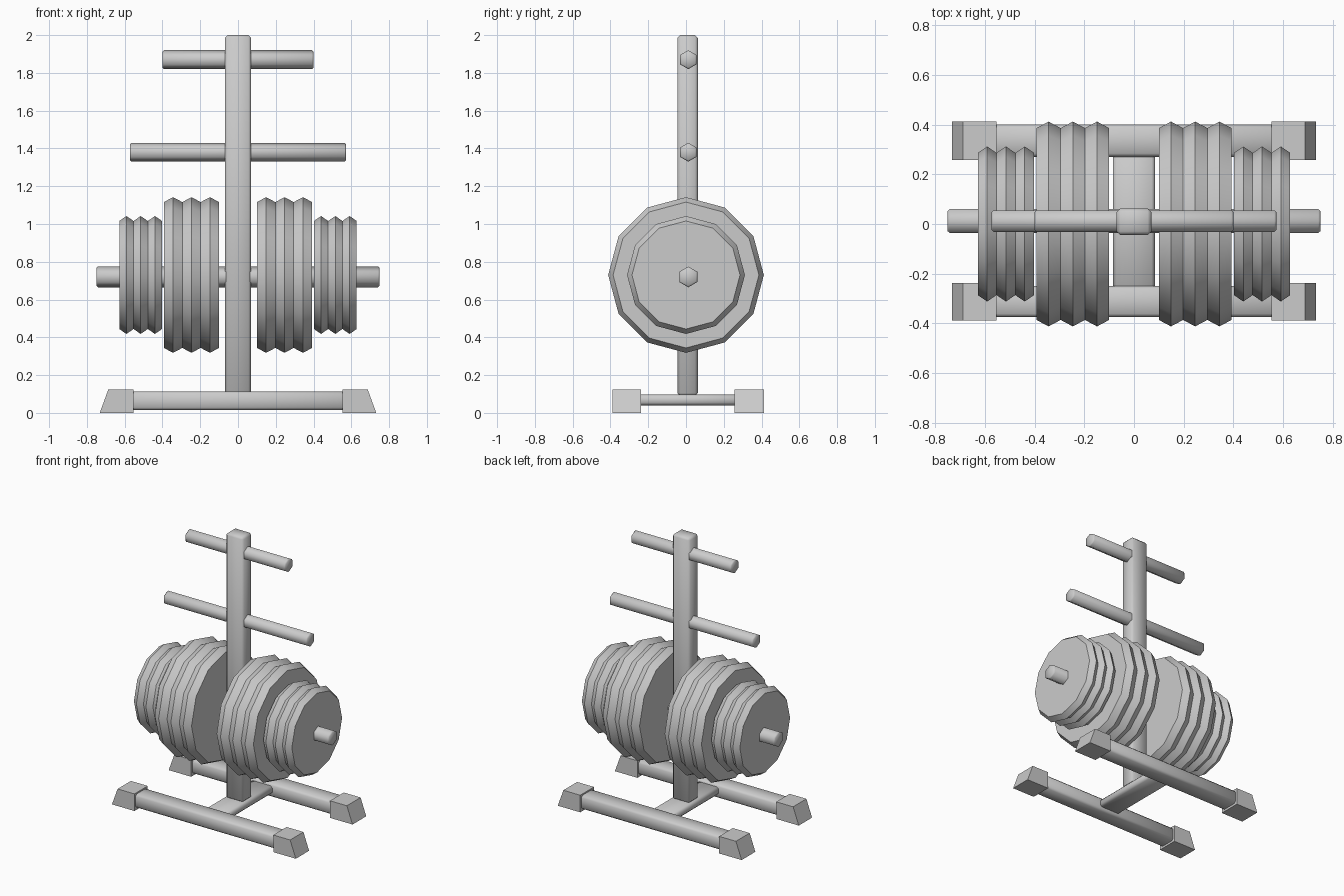
import bpy, bmesh
from math import cos, sin, pi, radians

cube = bpy.data.objects.get("Cube")
if cube:
    bpy.data.objects.remove(cube, do_unlink=True)

steel = bpy.data.materials.new("grey steel")
steel.use_nodes = True
GREY = (0.6, 0.6, 0.6, 1)
steel.diffuse_color = GREY
steel.node_tree.nodes["Principled BSDF"].inputs["Base Color"].default_value = GREY


def finish(bm, name, smooth=None):
    bmesh.ops.recalc_face_normals(bm, faces=bm.faces)
    mesh = bpy.data.meshes.new(name)
    bm.to_mesh(mesh)
    bm.free()
    mesh.materials.append(steel)
    obj = bpy.data.objects.new(name, mesh)
    bpy.context.collection.objects.link(obj)
    if smooth:
        bpy.ops.object.select_all(action='DESELECT')
        obj.select_set(True)
        bpy.context.view_layer.objects.active = obj
        bpy.ops.object.shade_smooth_by_angle(angle=radians(smooth))
    return obj


def box(name, lo, hi, bevel=0, taper=0):
    """Box between two corners; taper pulls in the top edge of the outer x side."""
    bm = bmesh.new()
    bmesh.ops.create_cube(bm, size=1)
    for v in bm.verts:
        top, outer = v.co.z > 0, v.co.x > 0
        v.co = [hi[i] if v.co[i] > 0 else lo[i] for i in range(3)]
        if top and outer:
            v.co.x -= taper
    if bevel:
        bmesh.ops.bevel(bm, geom=bm.edges[:], offset=bevel, segments=1, affect='EDGES')
    return finish(bm, name, 50 if bevel else None)


def lathe(name, profile, sides, y, z, smooth):
    """Solid turned around the x axis from (x, radius) pairs, a corner pointing up."""
    bm = bmesh.new()
    rings = [[bm.verts.new((x, y + r * sin(2 * pi * k / sides), z + r * cos(2 * pi * k / sides)))
              for k in range(sides)] for x, r in profile]
    for a, b in zip(rings, rings[1:]):
        for k in range(sides):
            n = (k + 1) % sides
            bm.faces.new((a[k], a[n], b[n], b[k]))
    bm.faces.new(rings[0])
    bm.faces.new(rings[-1])
    return finish(bm, name, smooth)


def rod(name, half, radius, z):
    c = 0.008
    lathe(name, [(-half, radius - c), (c - half, radius), (half - c, radius), (half, radius - c)],
          6, 0.012, z, 65)


# Upright post and base
box("upright_post", (-0.07, -0.045, 0.09), (0.07, 0.063, 2), 0.015)
box("base_crossbar", (-0.085, -0.27, 0.04), (0.085, 0.29, 0.097), 0.014)
for end, y0, y1 in (("front", -0.375, -0.25), ("back", 0.27, 0.4)):
    box(end + "_base_rail", (-0.6, y0, 0.015), (0.6, y1, 0.113), 0.014)
    for side, sign in (("left", 1), ("right", -1)):
        foot = box(f"{end}_{side}_foot", (0.553, y0 - 0.013, 0), (0.732, y1 + 0.013, 0.123), 0, 0.045)
        if sign < 0:
            foot.data.transform(((-1, 0, 0, 0), (0, 1, 0, 0), (0, 0, 1, 0), (0, 0, 0, 1)))
            foot.data.flip_normals()

# Storage rods
rod("top_rod", 0.4, 0.05, 1.87)
rod("middle_rod", 0.573, 0.05, 1.38)
rod("plate_rod", 0.75, 0.055, 0.72)

# Weight plates, three large and three small on each side
for size, start, width, radius in (("large", 0.1, 0.0975, 0.412), ("small", 0.402, 0.0755, 0.312)):
    for i in range(3):
        x = start + i * width
        for side, sign in (("left", 1), ("right", -1)):
            profile = [(sign * (x + width * t), radius - d)
                       for t, d in ((0, 0.026), (0.5, 0), (1, 0.026))]
            lathe(f"{size}_{side}_plate_{i + 1}", profile, 12, 0, 0.73, 35)
